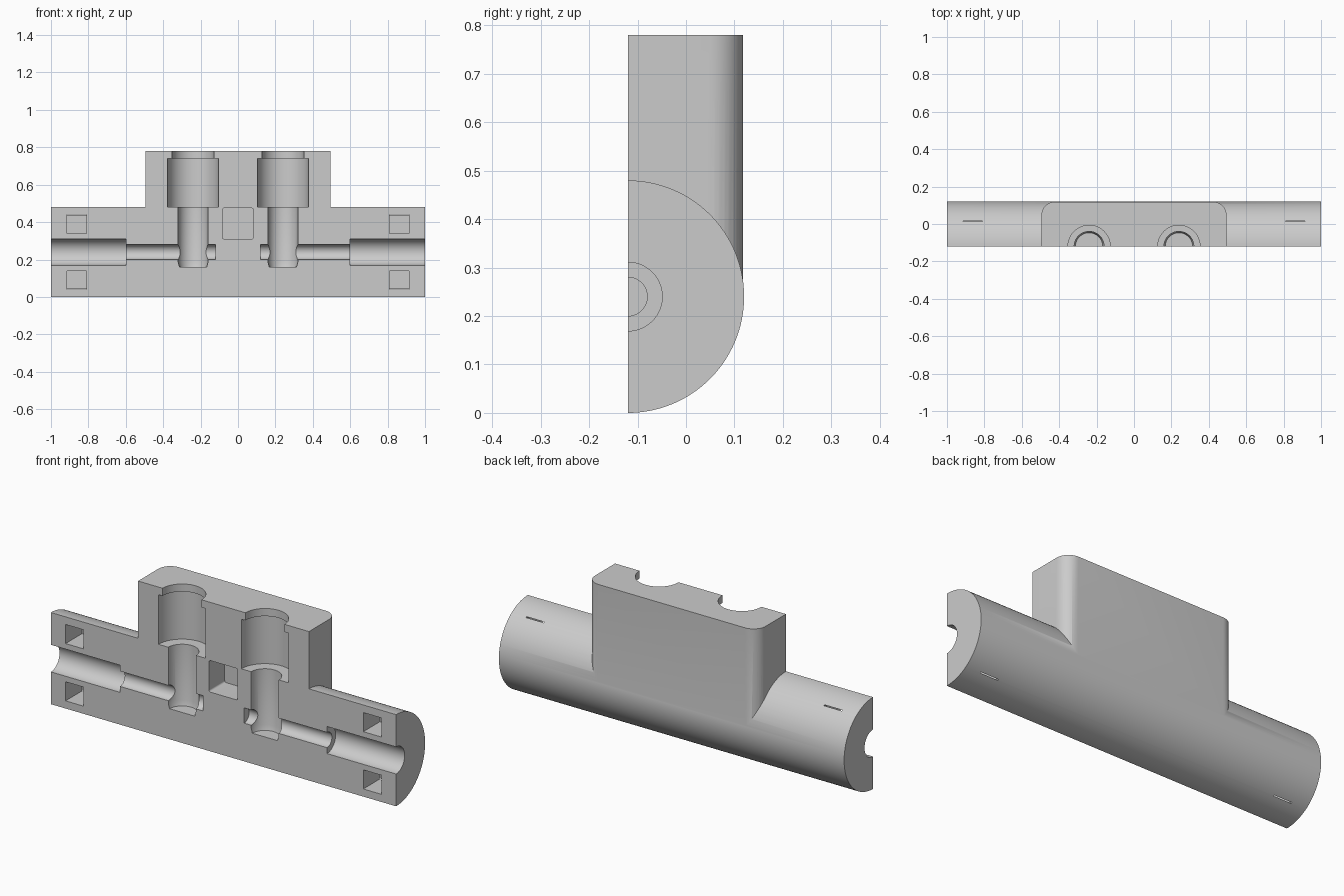
import bpy, bmesh, math
from mathutils import Matrix, Vector

cube = bpy.data.objects.get("Cube")
if cube:
    bpy.data.objects.remove(cube, do_unlink=True)

FRONT = -0.12       # plane of the section cut
AXIS_Z = 0.24       # height of the main axis

metal = bpy.data.materials.new("light grey metal")
metal.use_nodes = True
grey = (0.6, 0.6, 0.6, 1)
metal.diffuse_color = grey
metal.node_tree.nodes["Principled BSDF"].inputs["Base Color"].default_value = grey


def finish(name, bm):
    bmesh.ops.recalc_face_normals(bm, faces=bm.faces)
    mesh = bpy.data.meshes.new(name)
    bm.to_mesh(mesh)
    bm.free()
    mesh.materials.append(metal)
    obj = bpy.data.objects.new(name, mesh)
    bpy.context.collection.objects.link(obj)
    return obj


def box(name, lo, hi, round_edges=None, radius=0):
    """Box between two corners; edges accepted by round_edges are filleted."""
    bm = bmesh.new()
    bmesh.ops.create_cube(bm, size=1)
    lo, hi = Vector(lo), Vector(hi)
    for v in bm.verts:
        v.co = Vector([(a + b) / 2 + c * (b - a) for a, b, c in zip(lo, hi, v.co)])
    if round_edges:
        edges = [e for e in bm.edges if round_edges(e)]
        bmesh.ops.bevel(bm, geom=edges, offset=radius, segments=10,
                        profile=0.5, affect='EDGES')
    return finish(name, bm)


def lathe(name, profile, matrix, steps=64):
    """Closed solid of revolution from (radius, height) pairs about local z."""
    bm = bmesh.new()
    rings = [[bm.verts.new((r * math.cos(2 * math.pi * i / steps),
                            r * math.sin(2 * math.pi * i / steps), h))
              for i in range(steps)] for r, h in profile]
    for a, b in zip(rings, rings[1:]):
        for i in range(steps):
            j = (i + 1) % steps
            bm.faces.new((a[i], a[j], b[j], b[i]))
    bm.faces.new(rings[0])
    bm.faces.new(rings[-1])
    bm.transform(matrix)
    return finish(name, bm)


def combine(target, tool, operation):
    mod = target.modifiers.new(operation.lower(), 'BOOLEAN')
    mod.operation, mod.solver, mod.object = operation, 'EXACT', tool
    bpy.context.view_layer.objects.active = target
    bpy.ops.object.modifier_apply(modifier=mod.name)
    bpy.data.objects.remove(tool, do_unlink=True)


def along_x(side):
    return Matrix.Translation((0, FRONT, AXIS_Z)) @ Matrix.Rotation(side * math.pi / 2, 4, 'Y')


# Round body with the raised block on top
body = lathe("valve_body_half", [(0.24, -1), (0.24, 1)], along_x(1), 128)
block = box("raised_block", (-0.495, -0.45, AXIS_Z), (0.495, 0.118, 0.78),
            lambda e: all(v.co.y > 0 for v in e.verts)
            and abs(e.verts[0].co.z - e.verts[1].co.z) > 0.1, 0.07)
combine(body, block, 'UNION')

# Section cut along the centre plane
combine(body, box("section_cutter", (-2, -2, -1), (2, FRONT, 2)), 'DIFFERENCE')

for side in (-1, 1):
    # Stepped vertical bore
    bore = [(0.073, 0.16), (0.08, 0.187), (0.08, 0.48), (0.137, 0.48),
            (0.137, 0.74), (0.113, 0.74), (0.113, 0.9)]
    place = Matrix.Translation((side * 0.24, FRONT, 0))
    combine(body, lathe("vertical_bore", bore, place), 'DIFFERENCE')
    # Stepped horizontal port
    port = [(0.04, 0.12), (0.04, 0.6), (0.071, 0.6), (0.071, 1.2)]
    combine(body, lathe("side_port", port, along_x(side)), 'DIFFERENCE')
    # Square pin pockets near the end, breaking through the round wall
    x0, x1 = sorted((side * 0.81, side * 0.915))
    for z in (0.04, 0.34):
        combine(body, box("pin_pocket", (x0, -0.3, z), (x1, 0.017, z + 0.1)), 'DIFFERENCE')

# Central pocket with softened corners
centre = box("centre_pocket", (-0.084, -0.3, 0.31), (0.082, 0.01, 0.475),
             lambda e: abs(e.verts[0].co.y - e.verts[1].co.y) > 0.1, 0.01)
combine(body, centre, 'DIFFERENCE')

# Smooth curved walls, crisp machined edges
bpy.ops.object.select_all(action='DESELECT')
body.select_set(True)
bpy.context.view_layer.objects.active = body
bpy.ops.object.shade_smooth_by_angle(angle=math.radians(30))
